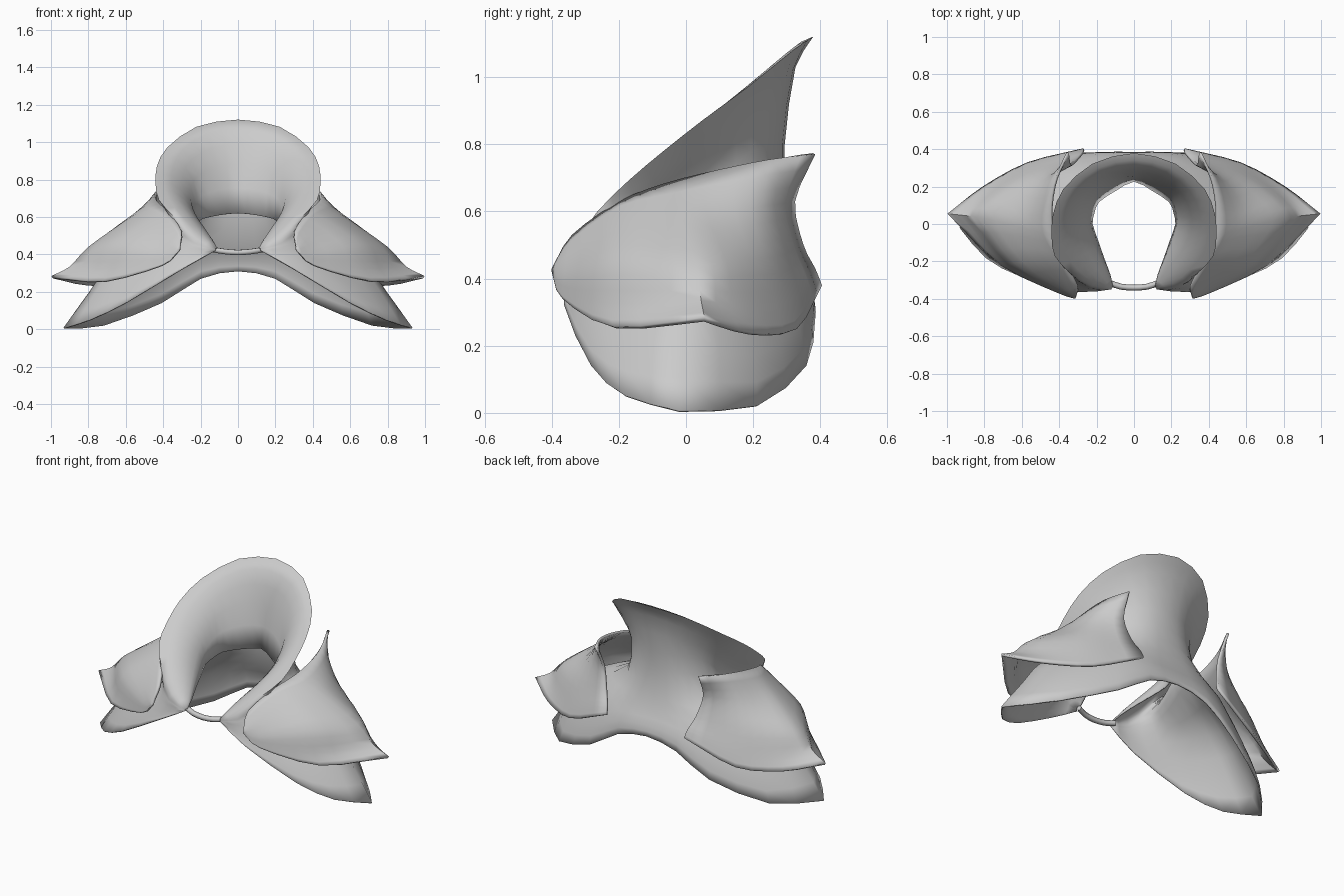
import bpy, bmesh, math
from mathutils import Vector

grey = bpy.data.materials.new("plain_grey")
grey.diffuse_color = (0.6, 0.6, 0.6, 1)


def spline(pts, steps, tension=0.45):
    """Smooth run of points through the given control points; sharp turns stay corners."""
    pts = [Vector(p) for p in pts]
    n = len(pts)

    def tangent(i, seg):
        if i == 0 or i == n - 1:
            return seg * 0.9
        u, v = pts[i] - pts[i - 1], pts[i + 1] - pts[i]
        if u.dot(v) < 0.2 * u.length * v.length:
            return seg * 0.9
        return (u + v) * tension

    out = []
    for i in range(n - 1):
        a, b = pts[i], pts[i + 1]
        ta, tb = tangent(i, b - a), tangent(i + 1, b - a)
        for s in range(steps):
            t = s / steps
            out.append(a * (2*t**3 - 3*t**2 + 1) + ta * (t**3 - 2*t**2 + t)
                       + b * (3*t**2 - 2*t**3) + tb * (t**3 - t**2))
    return out + [pts[-1]]


def loft(name, rows, along, across, thickness, offset, mirror=False):
    """Skin a smooth sheet over the rows, then thicken it."""
    rows = [spline(r, along) for r in rows]
    cols = [spline(c, across) for c in zip(*rows)]
    bm = bmesh.new()
    grid = [[bm.verts.new(p) for p in c] for c in cols]
    for c, d in zip(grid, grid[1:]):
        for k in range(len(c) - 1):
            bm.faces.new((c[k], c[k + 1], d[k + 1], d[k]))
    bmesh.ops.remove_doubles(bm, verts=bm.verts, dist=0.0015)
    bmesh.ops.recalc_face_normals(bm, faces=bm.faces)
    # make the sheet face outwards, away from the body
    if sum(f.normal.dot(f.calc_center_median() - Vector((0, 0, 0.2))) * f.calc_area()
           for f in bm.faces) < 0:
        bmesh.ops.reverse_faces(bm, faces=bm.faces)
    me = bpy.data.meshes.new(name)
    bm.to_mesh(me)
    bm.free()
    ob = bpy.data.objects.new(name, me)
    bpy.context.collection.objects.link(ob)
    me.materials.append(grey)
    if mirror:
        ob.modifiers.new("mirror", 'MIRROR')
    sol = ob.modifiers.new("thickness", 'SOLIDIFY')
    sol.thickness, sol.offset = thickness, offset
    bpy.ops.object.select_all(action='DESELECT')
    ob.select_set(True)
    bpy.context.view_layer.objects.active = ob
    bpy.ops.object.shade_smooth_by_angle(angle=math.radians(62))
    return ob


# Mantle rows run from the front opening to the back centre.
# Collar lining: neck hole up to the rolled rim
neck = [(.115, -.335, .43), (.13, -.27, .46), (.16, -.19, .49), (.195, -.09, .52), (.225, 0, .55),
        (.215, .06, .57), (.19, .12, .59), (.1, .18, .61), (0, .23, .62)]
wall = [(.117, -.338, .431), (.15, -.27, .49), (.19, -.18, .55), (.23, -.09, .61), (.255, 0, .68),
        (.255, .08, .76), (.215, .16, .82), (.115, .235, .87), (0, .26, .88)]
lip = [(.119, -.341, .432), (.19, -.3, .505), (.265, -.22, .6), (.325, -.13, .69), (.355, -.03, .775),
       (.35, .075, .865), (.295, .185, .96), (.17, .28, 1.04), (0, .315, 1.07)]
rim = [(.121, -.345, .428), (.22, -.327, .49), (.335, -.263, .595), (.42, -.17, .69), (.437, -.07, .775),
       (.43, .05, .87), (.375, .185, .97), (.22, .32, 1.08), (0, .376, 1.118)]
# Outside: under the rim, down the collar and over the shoulders to the hem
outer = [(.122, -.345, .426), (.232, -.335, .47), (.337, -.265, .56), (.37, -.15, .635), (.36, -.02, .715),
         (.35, .09, .81), (.295, .2, .92), (.17, .293, 1.0), (0, .322, 1.03)]
column = [(.122, -.345, .425), (.237, -.337, .455), (.332, -.257, .53), (.315, -.12, .57),
          (.29, 0, .63), (.28, .1, .7), (.235, .19, .78), (.13, .265, .8), (0, .29, .8)]
base = [(.121, -.345, .424), (.242, -.34, .44), (.35, -.257, .48), (.35, -.12, .51), (.325, 0, .55),
        (.305, .12, .57), (.245, .215, .58), (.14, .28, .6), (0, .293, .62)]
shoulder = [(.12, -.345, .422), (.25, -.343, .41), (.41, -.27, .385), (.54, -.14, .4), (.62, 0, .42),
            (.54, .14, .4), (.38, .27, .42), (.19, .325, .45), (0, .33, .46)]
flare = [(.12, -.345, .421), (.28, -.352, .35), (.53, -.28, .24), (.69, -.17, .2), (.79, -.01, .2),
         (.66, .2, .17), (.4, .335, .25), (.2, .37, .35), (0, .37, .37)]
hem = [(.12, -.345, .42), (.3, -.36, .32), (.6, -.28, .14), (.79, -.18, .05), (.93, -.02, .005),
       (.72, .21, .02), (.41, .355, .14), (.2, .38, .27), (0, .382, .31)]
both = [r + [(-x, y, z) for x, y, z in r[-2::-1]]
        for r in (neck, wall, lip, rim, outer, column, base, shoulder, flare, hem)]
loft("mantle_and_collar", both, 2, 2, 0.008, 0)

# Shoulder guards: inner lip out to the pointed lower edge, each from front to back
inner_lip = [(.315, -.4, .43), (.305, -.34, .53), (.375, -.2, .63), (.435, -.06, .685),
             (.445, .1, .725), (.42, .25, .755), (.36, .385, .77)]
crown = [(.315, -.4, .428), (.36, -.355, .47), (.48, -.19, .58), (.6, -.02, .582),
         (.57, .1, .595), (.49, .23, .615), (.345, .325, .63)]
slope = [(.315, -.4, .426), (.4, -.362, .405), (.64, -.21, .455), (.8, .03, .44),
         (.7, .16, .455), (.54, .27, .465), (.31, .35, .5)]
skirt = [(.315, -.4, .423), (.405, -.367, .365), (.68, -.222, .325), (.9, .045, .335),
         (.77, .18, .32), (.56, .31, .33), (.28, .385, .43)]
lower_edge = [(.315, -.4, .42), (.41, -.368, .34), (.72, -.218, .257), (.997, .055, .285),
              (.81, .2, .24), (.57, .33, .25), (.27, .405, .38)]
loft("shoulder_guards", [inner_lip, crown, slope, skirt, lower_edge], 3, 3, 0.015, -1, True)

# Strap joining the two front edges
cu = bpy.data.curves.new("front_strap", 'CURVE')
cu.dimensions = '3D'
cu.bevel_depth, cu.bevel_resolution, cu.use_fill_caps = 0.016, 1, True
path = spline([(-.13, -.315, .425), (-.07, -.335, .415), (0, -.34, .41),
               (.07, -.335, .415), (.13, -.315, .425)], 2)
sp = cu.splines.new('POLY')
sp.points.add(len(path) - 1)
for p, co in zip(sp.points, path):
    p.co = (*co, 1)
cu.materials.append(grey)
bpy.context.collection.objects.link(bpy.data.objects.new("front_strap", cu))
